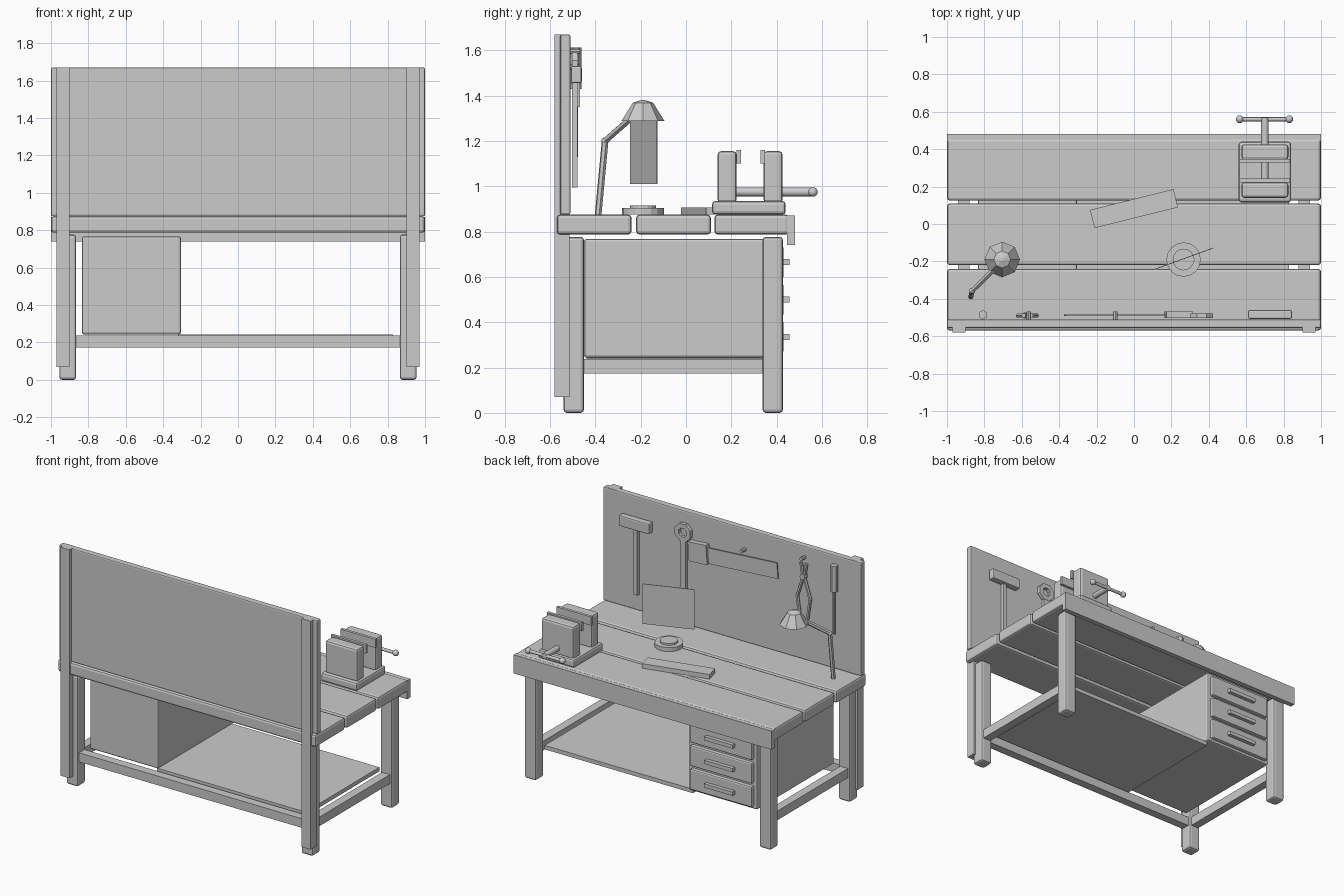
import bpy, bmesh, math
from mathutils import Vector

if "Cube" in bpy.data.objects:
    bpy.data.objects.remove(bpy.data.objects["Cube"], do_unlink=True)

GREY = (0.6, 0.6, 0.6, 1)
mat = bpy.data.materials.new("workshop grey")
mat.use_nodes = True
mat.diffuse_color = GREY
mat.node_tree.nodes["Principled BSDF"].inputs["Base Color"].default_value = GREY


def finish(name, bm, loc=(0, 0, 0), rot=(0, 0, 0), bevel=0):
    bmesh.ops.recalc_face_normals(bm, faces=bm.faces)
    me = bpy.data.meshes.new(name)
    bm.to_mesh(me)
    bm.free()
    me.materials.append(mat)
    ob = bpy.data.objects.new(name, me)
    bpy.context.collection.objects.link(ob)
    ob.location, ob.rotation_euler = loc, rot
    if bevel:
        mod = ob.modifiers.new("rounded edges", "BEVEL")
        mod.width, mod.segments = bevel, 2
    return ob


def box(name, x, y, z, bevel=0, rot=(0, 0, 0)):
    """Box from (min, max) pairs, turned about its own centre."""
    bm = bmesh.new()
    bmesh.ops.create_cube(bm, size=1)
    bmesh.ops.scale(bm, verts=bm.verts, vec=[b - a for a, b in (x, y, z)])
    return finish(name, bm, [(a + b) / 2 for a, b in (x, y, z)], rot, bevel)


def rod(name, a, b, r, r2=None, sides=12):
    """Cylinder or cone from point a to point b."""
    a, b = Vector(a), Vector(b)
    bm = bmesh.new()
    bmesh.ops.create_cone(bm, cap_ends=True, segments=sides, radius1=r,
                          radius2=r if r2 is None else r2, depth=(b - a).length)
    return finish(name, bm, (a + b) / 2, (b - a).to_track_quat("Z", "Y").to_euler())


def ball(name, loc, r):
    bm = bmesh.new()
    bmesh.ops.create_uvsphere(bm, u_segments=12, v_segments=8, radius=r)
    return finish(name, bm, loc)


# Bench top: three planks and a long apron on the working side
for i, y in enumerate((-0.57, -0.22, 0.125)):
    box(f"top_plank_{i + 1}", (-1, 1), (y, y + 0.33), (0.787, 0.875), 0.015)
box("apron", (-1, 1), (0.445, 0.48), (0.74, 0.87))

# Legs, side rails and board posts, mirrored
for side, s in (("left", 1), ("right", -1)):
    def span(a, b):
        return tuple(sorted((s * a, s * b)))
    for end, y in (("front", -0.54), ("back", 0.338)):
        box(f"{side}_{end}_leg", span(0.865, 0.955), (y, y + 0.09), (0, 0.777), 0.015)
    box(f"{side}_side_rail", span(0.88, 0.94), (-0.46, 0.345), (0.173, 0.237))
    box(f"{side}_board_post", span(0.9, 0.97), (-0.58, -0.515), (0.07, 1.67))
box("long_rail", (-0.87, 0.87), (-0.525, -0.465), (0.173, 0.237))
box("lower_shelf", (-0.32, 0.83), (-0.44, 0.38), (0.215, 0.243))

# Tool board
box("tool_board", (-1, 1), (-0.555, -0.51), (0.875, 1.67), 0.008)

# Drawer cabinet
box("cabinet", (-0.835, -0.305), (-0.45, 0.405), (0.243, 0.768), 0.012)
for i, z in enumerate((0.335, 0.5, 0.665)):
    box(f"drawer_front_{i + 1}", (-0.81, -0.33), (0.395, 0.43), (z - 0.073, z + 0.073), 0.01)
    box(f"drawer_handle_{i + 1}", (-0.68, -0.46), (0.425, 0.456), (z - 0.013, z + 0.013))

# Vise
box("vise_base", (0.56, 0.84), (0.115, 0.44), (0.875, 0.935), 0.015)
for name, y, py in (("fixed", 0.14, 0.222), ("sliding", 0.343, 0.328)):
    box(f"vise_{name}_jaw", (0.575, 0.825), (y, y + 0.083), (0.925, 1.155), 0.015)
    box(f"vise_{name}_jaw_plate", (0.565, 0.835), (py, py + 0.02), (1.1, 1.16))
rod("vise_screw", (0.7, 0.2, 0.975), (0.7, 0.57, 0.975), 0.02)
rod("vise_handle", (0.565, 0.56, 0.975), (0.83, 0.56, 0.975), 0.011)
for side, x in (("left", 0.83), ("right", 0.565)):
    ball(f"vise_handle_{side}_knob", (x, 0.56, 0.975), 0.021)

# Loose things on the bench
rod("tape_roll", (0.265, -0.19, 0.875), (0.265, -0.19, 0.903), 0.092, sides=16)
rod("tape_roll_hub", (0.265, -0.19, 0.9), (0.265, -0.19, 0.916), 0.058, sides=16)
box("wood_offcut", (-0.23, 0.23), (0.032, 0.132), (0.875, 0.907), rot=(0, 0, math.radians(14)))
box("plan_sheet", (0.095, 0.435), (-0.188, -0.184), (1.01, 1.29), rot=(0, 0, math.radians(20)))

# Desk lamp
elbow = (-0.865, -0.357, 1.2)
rod("lamp_lower_arm", (-0.872, -0.388, 0.87), elbow, 0.015, sides=6)
rod("lamp_upper_arm", elbow, (-0.72, -0.215, 1.325), 0.015, sides=6)
ball("lamp_elbow", elbow, 0.016)
rod("lamp_shade", (-0.705, -0.19, 1.288), (-0.705, -0.19, 1.368), 0.095, 0.045, 8)
rod("lamp_cap", (-0.705, -0.19, 1.368), (-0.705, -0.19, 1.38), 0.045, 0.01, 8)

# Mallet
box("mallet_head", (0.61, 0.845), (-0.507, -0.46), (1.455, 1.53), 0.008)
box("mallet_handle", (0.713, 0.743), (-0.503, -0.478), (0.995, 1.47))

# Ring wrench: an eight-sided ring and a flat shaft
bm = bmesh.new()
rings = []
for y in (-0.502, -0.478):
    for r in (0.065, 0.032):
        rings.append([bm.verts.new((0.362 + r * math.cos(a), y, 1.53 + r * math.sin(a)))
                      for a in (math.tau * (k + 0.5) / 8 for k in range(8))])
for a, b in ((0, 1), (1, 3), (3, 2), (2, 0)):
    for k in range(8):
        n = (k + 1) % 8
        bm.faces.new((rings[a][k], rings[a][n], rings[b][n], rings[b][k]))
finish("wrench_ring", bm)
box("wrench_shaft", (0.34, 0.384), (-0.5, -0.48), (1.07, 1.475))

# Hand saw, hung slightly tilted
tilt = (0, math.radians(4), 0)
box("saw_blade", (-0.37, 0.2), (-0.492, -0.484), (1.38, 1.49), rot=tilt)
box("saw_handle", (0.168, 0.31), (-0.503, -0.467), (1.355, 1.49), rot=tilt)

# Pliers: two mirrored bent halves and a pivot
path = ((0.02, 1.56), (0.012, 1.5), (-0.012, 1.44), (-0.05, 1.32), (-0.025, 1.15))
for side, s in (("left", 1), ("right", -1)):
    for i, (a, b) in enumerate(zip(path, path[1:])):
        rod(f"pliers_{side}_part_{i + 1}", (-0.57 + s * a[0], -0.49, a[1]),
            (-0.57 + s * b[0], -0.49, b[1]), 0.012, sides=6)
rod("pliers_pivot", (-0.57, -0.505, 1.47), (-0.57, -0.472, 1.47), 0.02, sides=8)

# Screwdriver
rod("screwdriver_handle", (-0.808, -0.486, 1.43), (-0.808, -0.486, 1.612), 0.025, sides=6)
rod("screwdriver_shaft", (-0.808, -0.486, 1.13), (-0.808, -0.486, 1.44), 0.009, sides=6)

# Hanging pegs
for i, (x, z) in enumerate(((-0.1, 1.525), (-0.563, 1.595))):
    rod(f"peg_{i + 1}", (x, -0.515, z), (x, -0.467, z), 0.012, sides=8)

# Smooth the round parts
bpy.ops.object.select_all(action="DESELECT")
for ob in bpy.context.collection.objects:
    if ob.type == "MESH" and ob.name.startswith(("vise_screw", "vise_handle", "lamp_elbow")):
        ob.select_set(True)
        bpy.context.view_layer.objects.active = ob
bpy.ops.object.shade_smooth_by_angle(angle=math.radians(40))
